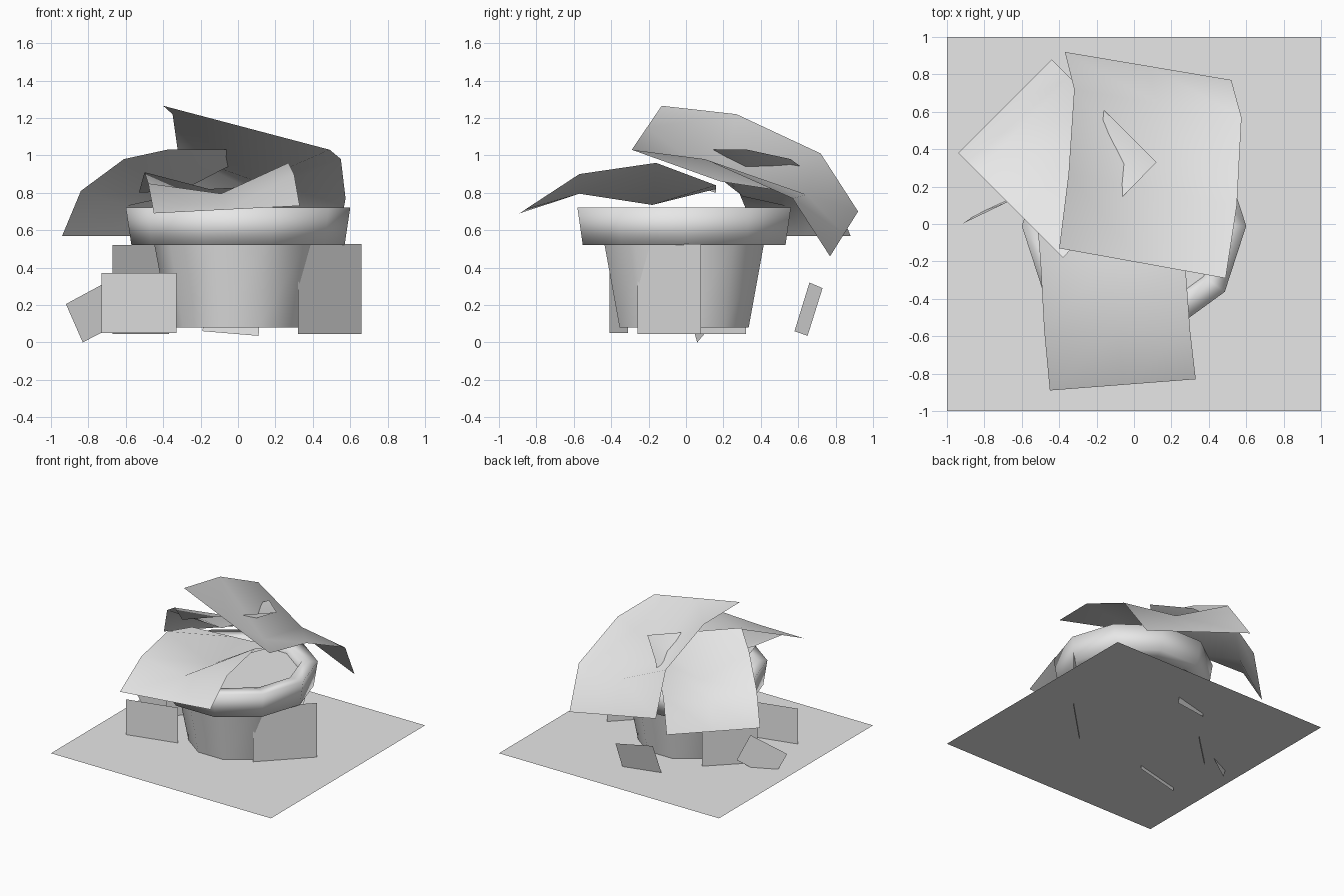
import bpy, bmesh, math
from mathutils import Vector

cube = bpy.data.objects.get("Cube")
if cube:
    bpy.data.objects.remove(cube, do_unlink=True)

grey = bpy.data.materials.new("plain grey")
grey.use_nodes = True
tone = (0.8, 0.8, 0.8, 1)
grey.diffuse_color = tone
grey.node_tree.nodes["Principled BSDF"].inputs["Base Color"].default_value = tone


def finish(name, bm, smooth=False):
    mesh = bpy.data.meshes.new(name)
    bm.to_mesh(mesh)
    bm.free()
    mesh.materials.append(grey)
    for p in mesh.polygons:
        p.use_smooth = smooth
    obj = bpy.data.objects.new(name, mesh)
    bpy.context.collection.objects.link(obj)
    return obj


def grid(name, rows, smooth=False):
    """Sheet of faces through rows of points."""
    bm = bmesh.new()
    vs = [[bm.verts.new(p) for p in row] for row in rows]
    for a, b in zip(vs, vs[1:]):
        for i in range(len(a) - 1):
            bm.faces.new((a[i], a[i + 1], b[i + 1], b[i]))
    bm.normal_update()
    if sum(f.normal.z for f in bm.faces) < 0:
        bmesh.ops.reverse_faces(bm, faces=bm.faces[:])
    return finish(name, bm, smooth)


def lathe(name, profile, sides=10, cap=False):
    """Ten-sided turned part; profile lists (radius, height)."""
    bm = bmesh.new()
    rings = []
    for r, z in profile:
        rings.append([bm.verts.new((r * math.cos(math.tau * i / sides),
                                    r * math.sin(math.tau * i / sides) - 0.01, z))
                      for i in range(sides)])
    for a, b in zip(rings, rings[1:]):
        for i in range(sides):
            j = (i + 1) % sides
            bm.faces.new((a[i], a[j], b[j], b[i]))
    if cap:
        bm.faces.new(rings[-1])
    return finish(name, bm, True)


def leaf(name, left, right, dips):
    """Bent leaf: two side edges with a sunken midrib between them."""
    rows = []
    for l, r, d in zip(left, right, dips):
        l, r = Vector(l), Vector(r)
        rows.append((l, (l + r) / 2 - Vector((0, 0, d)), r))
    return grid(name, rows, True)


def upright_card(name, a, b, low, high):
    return grid(name, [[(*a, low), (*b, low)], [(*a, high), (*b, high)]])


# Ground
G = 0.08
grid("ground", [[(-1, -1, G), (1, -1, G)], [(-1, 1, G), (1, 1, G)]])

# Pot body, rim and soil
lathe("pot_body", [(0.363, G), (0.447, 0.52)])
lathe("pot_rim", [(0.447, 0.52), (0.57, 0.52), (0.6, 0.72), (0.48, 0.72), (0.46, 0.66)])
lathe("soil", [(0.47, 0.66)], cap=True)

# Leaves, listed from tip to base
leaf("front_leaf",
     [(-0.45, -0.89, 0.69), (-0.48, -0.57, 0.85), (-0.5, -0.2, 0.91), (-0.53, 0.16, 0.8)],
     [(0.33, -0.83, 0.73), (0.3, -0.57, 0.9), (0.27, -0.16, 0.96), (0.22, 0.16, 0.84)],
     [0, 0.08, 0.2, 0])
leaf("back_leaf",
     [(-0.37, 0.92, 0.7), (-0.32, 0.72, 1.01), (-0.35, 0.27, 1.22), (-0.4, -0.13, 1.265)],
     [(0.52, 0.77, 0.46), (0.575, 0.57, 0.77), (0.55, 0.1, 0.98), (0.49, -0.29, 1.03)],
     [0, 0.1, 0.24, 0])
leaf("side_leaf",
     [(-0.94, 0.38, 0.57), (-0.84, 0.28, 0.81), (-0.61, 0.05, 0.98), (-0.38, -0.18, 1.03)],
     [(-0.44, 0.88, 0.57), (-0.34, 0.78, 0.81), (-0.11, 0.56, 0.98), (0.12, 0.33, 1.03)],
     [0, 0.08, 0.2, 0])

# Flat cards standing around the pot
upright_card("front_card", (-0.73, -0.41), (-0.33, -0.31), 0.05, 0.37)
upright_card("left_card", (0.32, -0.26), (0.66, 0.08), 0.045, 0.525)
upright_card("right_card", (-0.67, 0.03), (-0.37, 0.32), 0.045, 0.52)

# Leaning cards
grid("back_card", [[(-0.19, 0.58, 0.06), (0.11, 0.65, 0.035)],
                   [(-0.16, 0.66, 0.32), (0.13, 0.73, 0.29)]])
grid("tilted_card", [[(-0.83, 0.06, 0), (-0.58, 0.17, 0.13)],
                     [(-0.92, 0, 0.205), (-0.67, 0.12, 0.34)]])
